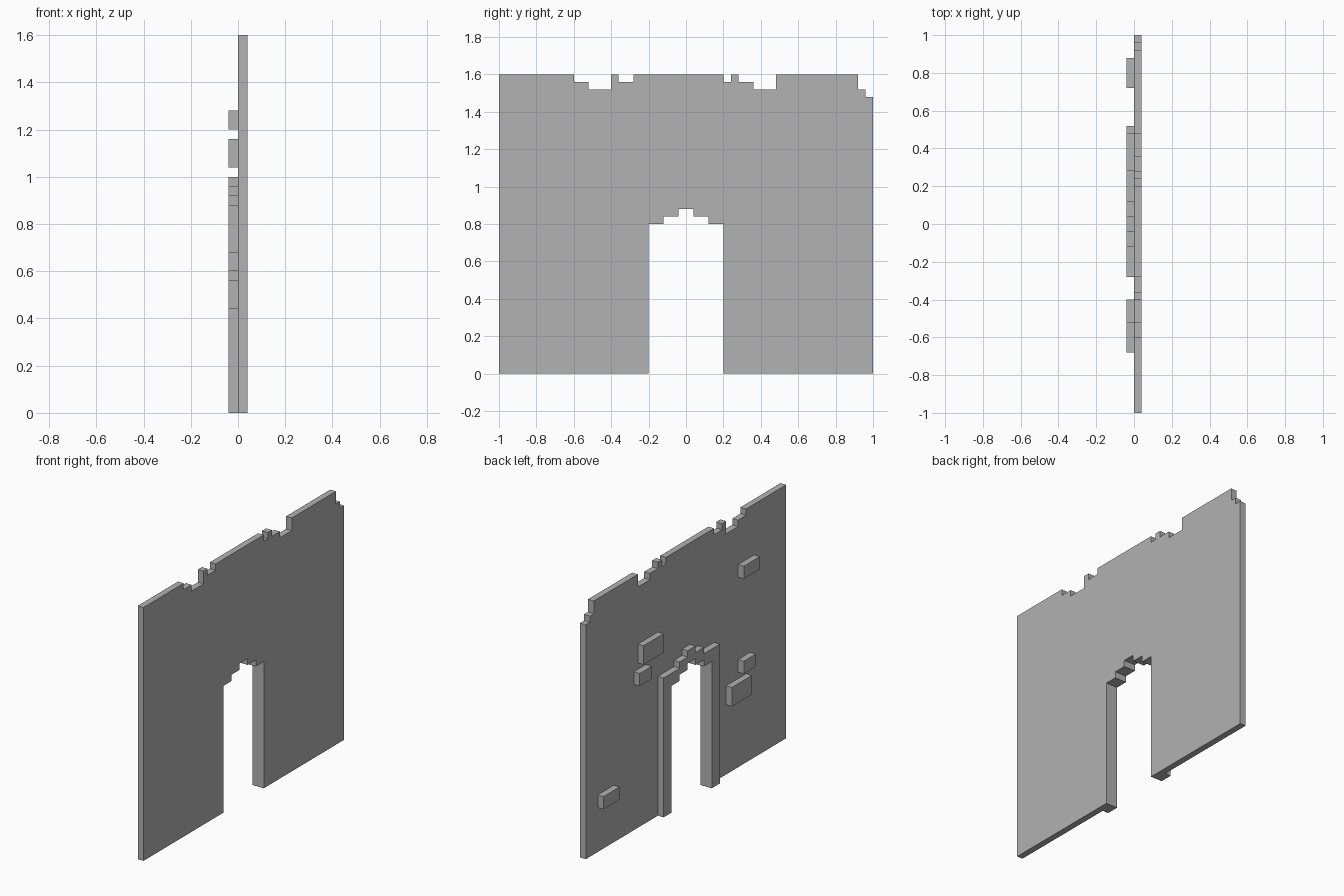
import bpy
import bmesh

cube = bpy.data.objects.get("Cube")
if cube:
    bpy.data.objects.remove(cube, do_unlink=True)

GREY = (0.445, 0.445, 0.445, 1.0)
stone = bpy.data.materials.new("grey_stone")
stone.use_nodes = True
stone.diffuse_color = GREY
stone.node_tree.nodes["Principled BSDF"].inputs["Base Color"].default_value = GREY

DEPTH = 0.04


def slab(name, outline, x):
    """Extrude a (y, z) outline by DEPTH towards +x, starting at x."""
    bm = bmesh.new()
    face = bm.faces.new([bm.verts.new((x, y, z)) for y, z in outline])
    grown = bmesh.ops.extrude_face_region(bm, geom=[face])["geom"]
    verts = [v for v in grown if isinstance(v, bmesh.types.BMVert)]
    bmesh.ops.translate(bm, verts=verts, vec=(DEPTH, 0, 0))
    bmesh.ops.recalc_face_normals(bm, faces=bm.faces)
    mesh = bpy.data.meshes.new(name)
    bm.to_mesh(mesh)
    bm.free()
    mesh.materials.append(stone)
    obj = bpy.data.objects.new(name, mesh)
    bpy.context.collection.objects.link(obj)
    return obj


def skyline(start, runs):
    """Stepped line from y = start; each run is (end y, height)."""
    points = []
    for end, z in runs:
        points += [(start, z), (end, z)]
        start = end
    return points


def arch(half_width, spring):
    """Stepped arch from -y foot to +y foot, rising in two small steps."""
    steps = skyline(0, [(0.04, spring + 0.08), (0.12, spring + 0.04),
                        (half_width, spring)])[1:] + [(half_width, 0)]
    return [(-y, z) for y, z in reversed(steps)] + steps


doorway = arch(0.2, 0.8)

# Wall with crumbled top edge and doorway
top = skyline(-1, [(-0.6, 1.6), (-0.52, 1.56), (-0.4, 1.52), (-0.36, 1.6),
                   (-0.28, 1.56), (0.2, 1.6), (0.24, 1.56), (0.28, 1.6),
                   (0.36, 1.56), (0.48, 1.52), (0.92, 1.6), (0.96, 1.52),
                   (1, 1.48)])
slab("wall", [(-1, 0)] + top + [(1, 0)] + doorway[::-1], 0)

# Raised door surround
slab("door_surround", arch(0.28, 0.88) + doorway[::-1], -DEPTH)

# Raised bricks: low y, low z, width, height
bricks = [(0.72, 0.28, 0.16, 0.08), (0.28, 1.04, 0.2, 0.12),
          (0.4, 0.92, 0.12, 0.08), (-0.68, 1.2, 0.16, 0.08),
          (-0.64, 0.6, 0.12, 0.08), (-0.6, 0.44, 0.2, 0.12)]
for i, (y, z, w, h) in enumerate(bricks, 1):
    slab(f"brick_{i}", [(y, z), (y + w, z), (y + w, z + h), (y, z + h)], -DEPTH)
